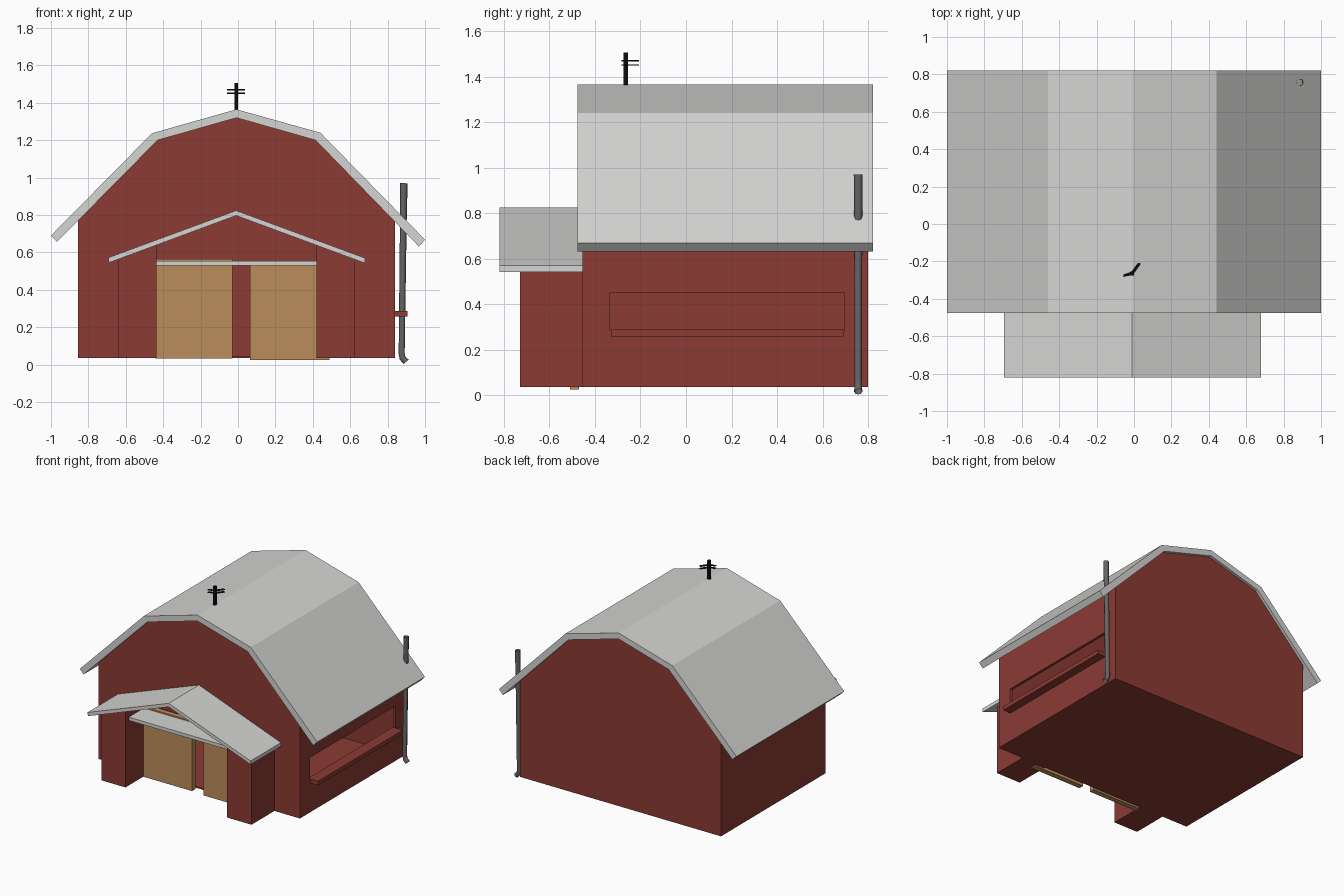
import bpy, bmesh
from mathutils import Vector

if "Cube" in bpy.data.objects:
    bpy.data.objects.remove(bpy.data.objects["Cube"])


def material(name, r, g, b):
    m = bpy.data.materials.new(name)
    m.diffuse_color = (r, g, b, 1)
    m.use_nodes = True
    m.node_tree.nodes["Principled BSDF"].inputs["Base Color"].default_value = m.diffuse_color
    return m


RED = material("barn red", 0.26, 0.043, 0.034)
GREY = material("roof light grey", 0.66, 0.66, 0.65)
WOOD = material("door tan wood", 0.50, 0.27, 0.105)
PIPE = material("pipe dark grey", 0.13, 0.13, 0.13)
BLACK = material("vane black", 0.004, 0.004, 0.004)


def add_object(name, bm, mat):
    bmesh.ops.recalc_face_normals(bm, faces=bm.faces)
    me = bpy.data.meshes.new(name)
    bm.to_mesh(me)
    bm.free()
    me.materials.append(mat)
    ob = bpy.data.objects.new(name, me)
    bpy.context.collection.objects.link(ob)
    return ob


def prism(name, pts, lo, hi, mat, axis="y"):
    """Extrude an outline: (x, z) along y, or (x, y) along z."""
    bm = bmesh.new()
    place = (lambda p, t: (p[0], t, p[1])) if axis == "y" else (lambda p, t: (p[0], p[1], t))
    face = bm.faces.new([bm.verts.new(place(p, lo)) for p in pts])
    ext = bmesh.ops.extrude_face_region(bm, geom=[face])
    step = Vector((0, hi - lo, 0)) if axis == "y" else Vector((0, 0, hi - lo))
    verts = [v for v in ext["geom"] if isinstance(v, bmesh.types.BMVert)]
    bmesh.ops.translate(bm, verts=verts, vec=step)
    return add_object(name, bm, mat)


def box(name, x0, x1, y0, y1, z0, z1, mat):
    return prism(name, [(x0, z0), (x1, z0), (x1, z1), (x0, z1)], y0, y1, mat)


# Hollow gambrel body with door and side window openings
body = prism("barn_body", [(-0.855, 0.035), (0.84, 0.035), (0.84, 0.77), (0.415, 1.2),
                           (-0.008, 1.32), (-0.43, 1.2), (-0.855, 0.77)], -0.455, 0.80, RED)
cutters = [
    prism("interior_cutter", [(-0.835, 0.045), (0.82, 0.045), (0.82, 0.76), (0.405, 1.18),
                              (-0.008, 1.30), (-0.42, 1.18), (-0.835, 0.76)], -0.435, 0.78, RED),
    box("window_cutter", 0.75, 0.90, -0.333, 0.697, 0.285, 0.452, RED),
    box("doorway_cutter", -0.43, 0.41, -0.50, -0.40, 0.045, 0.53, RED),
]
for c in cutters:
    c.hide_render = True
    c.hide_viewport = False
    c.display_type = "WIRE"
    mod = body.modifiers.new(c.name, "BOOLEAN")
    mod.operation = "DIFFERENCE"
    mod.solver = "EXACT"
    mod.object = c
# Bake the cuts and remove the helpers
bpy.context.view_layer.update()
cut = bpy.data.meshes.new_from_object(body.evaluated_get(bpy.context.evaluated_depsgraph_get()))
body.modifiers.clear()
body.data = cut
for c in cutters:
    bpy.data.objects.remove(c)

# Main roof
prism("main_roof", [(-1.0, 0.69), (-0.46, 1.237), (-0.008, 1.365), (0.44, 1.24), (1.0, 0.668),
                    (0.967, 0.632), (0.415, 1.2), (-0.008, 1.32), (-0.43, 1.2), (-0.967, 0.657)],
      -0.476, 0.822, GREY)

# Porch side walls with sloped tops, porch roof and flat door canopy
prism("porch_wall_left", [(-0.64, 0.035), (-0.437, 0.035), (-0.437, 0.642), (-0.64, 0.568)],
      -0.73, -0.45, RED)
prism("porch_wall_right", [(0.42, 0.035), (0.625, 0.035), (0.625, 0.568), (0.42, 0.642)],
      -0.73, -0.45, RED)
prism("porch_roof", [(-0.694, 0.572), (-0.01, 0.824), (0.68, 0.57), (0.68, 0.542),
                     (-0.01, 0.797), (-0.69, 0.545)], -0.82, -0.455, GREY)
box("door_canopy", -0.437, 0.42, -0.69, -0.48, 0.53, 0.555, GREY)

# Sliding doors
box("door_left", -0.44, -0.03, -0.51, -0.47, 0.032, 0.565, WOOD)
box("door_right", 0.065, 0.49, -0.51, -0.47, 0.025, 0.545, WOOD)

# Window ledge
box("window_ledge", 0.82, 0.905, -0.33, 0.692, 0.257, 0.288, RED)

# Vent pipe with bent foot
cu = bpy.data.curves.new("vent_pipe", "CURVE")
cu.dimensions = "3D"
cu.bevel_depth = 0.018
cu.bevel_resolution = 2
sp = cu.splines.new("POLY")
path = [(0.887, 0.97, 1.1), (0.884, 0.77, 1.0), (0.875, 0.06, 0.9),
        (0.88, 0.035, 0.95), (0.899, 0.015, 1.0)]
sp.points.add(len(path) - 1)
for p, (x, z, r) in zip(sp.points, path):
    p.co = (x, 0.757, z, 1)
    p.radius = r
cu.materials.append(PIPE)
bpy.context.collection.objects.link(bpy.data.objects.new("vent_pipe", cu))

# Roof vane: post and two bent crossbars
box("vane_post", -0.02, 0.0, -0.275, -0.255, 1.31, 1.505, BLACK)
bar = [(-0.058, -0.283), (-0.005, -0.272), (0.037, -0.212), (0.022, -0.207),
       (-0.014, -0.255), (-0.056, -0.27)]
for i, z in enumerate((1.448, 1.467)):
    prism("vane_bar_%d" % (i + 1), bar, z, z + 0.006, BLACK, axis="z")
